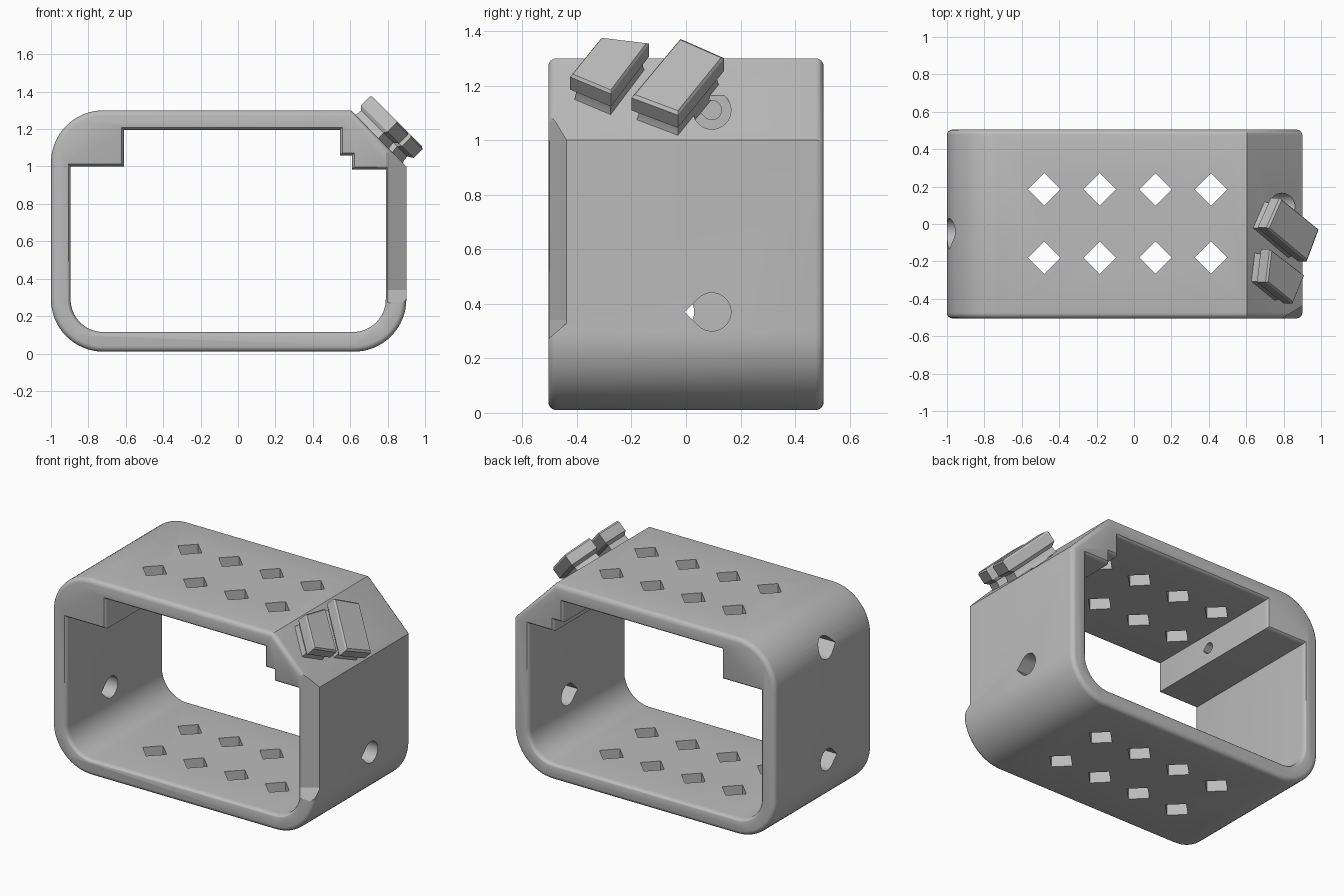
import bpy, bmesh, math
from mathutils import Vector

if "Cube" in bpy.data.objects:
    bpy.data.objects.remove(bpy.data.objects["Cube"])

grey = bpy.data.materials.new("plain grey")
grey.diffuse_color = (0.5, 0.5, 0.5, 1)
grey.use_nodes = True
grey.node_tree.nodes["Principled BSDF"].inputs["Base Color"].default_value = grey.diffuse_color


def loft(name, rings):
    """Closed solid through rings that all have the same number of points."""
    bm = bmesh.new()
    vs = [[bm.verts.new(p) for p in r] for r in rings]
    n = len(vs[0])
    bm.faces.new(vs[0])
    bm.faces.new(vs[-1])
    for a, b in zip(vs, vs[1:]):
        for i in range(n):
            j = (i + 1) % n
            bm.faces.new((a[i], a[j], b[j], b[i]))
    bmesh.ops.recalc_face_normals(bm, faces=bm.faces)
    me = bpy.data.meshes.new(name)
    bm.to_mesh(me)
    bm.free()
    me.materials.append(grey)
    ob = bpy.data.objects.new(name, me)
    bpy.context.collection.objects.link(ob)
    return ob


def cut(target, cutter):
    bpy.context.view_layer.objects.active = target
    m = target.modifiers.new("cut", 'BOOLEAN')
    m.operation, m.solver, m.object = 'DIFFERENCE', 'EXACT', cutter
    bpy.ops.object.modifier_apply(modifier=m.name)
    bpy.data.objects.remove(cutter)


def arc(cx, cz, r, a0, a1, n=16):
    return [(cx + r * math.cos(math.radians(a0 + (a1 - a0) * i / n)),
             cz + r * math.sin(math.radians(a0 + (a1 - a0) * i / n))) for i in range(n + 1)]


def offset(poly, d):
    """Mitred outward offset of a counter-clockwise outline."""
    out, n = [], len(poly)
    for i in range(n):
        a, b, c = (Vector(poly[k % n]) for k in (i - 1, i, i + 1))
        e, f = (b - a).normalized(), (c - b).normalized()
        n1, n2 = Vector((e.y, -e.x)), Vector((f.y, -f.x))
        out.append(tuple(b + (n1 + n2) * d / (1 + n1.dot(n2))))
    return out


def at_y(poly, y):
    return [(x, y, z) for x, z in poly]


# Shell: rounded outline with one chamfered corner and rounded rims
outer = (arc(-0.72, 0.29, 0.28, 180, 270) + arc(0.62, 0.29, 0.28, 270, 360)
         + [(0.9, 1.0), (0.605, 1.3)] + arc(-0.72, 1.02, 0.28, 90, 180))
R = 0.03
rim = [(0.505 - R + R * math.sin(t), R * (1 - math.cos(t)))
       for t in [math.pi / 2 * k / 4 for k in range(5)]]
rim = [(-y, d) for y, d in reversed(rim)] + rim
shell = loft("shell", [at_y(offset(outer, -d), y) for y, d in rim])

# Opening with corner block (left) and stepped block (right)
inner = (arc(-0.72, 0.29, 0.175, 180, 270) + arc(0.615, 0.29, 0.175, 270, 360)
         + [(0.79, 0.985), (0.61, 0.985), (0.61, 1.06), (0.545, 1.06), (0.545, 1.195),
            (-0.61, 1.195), (-0.61, 1.0), (-0.895, 1.0)])
ends = [(-0.7, 0.02)] + [(y, d * 0.67) for y, d in rim] + [(0.7, 0.02)]
cut(shell, loft("opening_cutter", [at_y(offset(inner, d), y) for y, d in ends]))


# Slanted front edge on the right wall
def slant(z, y):
    return [(0.79, -0.506, z), (0.92, y, z), (0.92, -0.6, z), (0.79, -0.6, z)]


cut(shell, loft("slant_cutter", [slant(0.27, -0.507), slant(0.34, -0.425),
                                 slant(1.14, -0.425), slant(1.21, -0.507)]))

# Diamond vents through floor and roof
for x in (-0.48, -0.183, 0.115, 0.412):
    for y in (-0.18, 0.185):
        h = 0.087
        diamond = [(x + h, y), (x, y + h), (x - h, y), (x, y - h)]
        cut(shell, loft("vent_cutter", [[(a, b, z) for a, b in diamond] for z in (-0.1, 1.5)]))


# Teardrop screw holes in the side walls
def teardrop(x0, x1, y, z, r, tip=True):
    pts = arc(y, z, r, -135, 135, 24)
    pts += [(y - r * 1.414, z)] if tip else arc(y, z, r, 150, 210, 4)
    cut(shell, loft("hole_cutter", [[(x, a, b) for a, b in pts] for x in (x0, x1)]))


teardrop(0.7, 1.1, 0.095, 0.37, 0.07)
teardrop(-1.1, -0.8, -0.04, 0.37, 0.07)
teardrop(0.74, 1.1, 0.095, 1.11, 0.07, tip=False)
teardrop(0.5, 0.78, 0.095, 1.11, 0.035)
teardrop(-1.1, -0.8, -0.04, 1.1, 0.07)
teardrop(-0.85, -0.5, -0.04, 1.1, 0.035)


# Two slanted lugs on the chamfer: u down the slope, v along y, n out of it
def lug(name, quad):
    s = math.sqrt(0.5)
    cu, cv = (sum(p[k] for p in quad) / 4 for k in (0, 1))

    def ring(n, k):
        pts = [(cu + (u - cu) * k, cv + (v - cv) * k) for u, v in quad]
        return [(0.753 + (u + n) * s, v, 1.148 + (n - u) * s) for u, v in pts]

    return loft(name, [ring(-0.02, 0.95), ring(0.01, 0.86), ring(0.04, 0.84),
                       ring(0.06, 1.0), ring(0.125, 1.0), ring(0.135, 0.93)])


lugs = [lug("upper_lug", [(-.195, -.31), (-.165, -.135), (.095, -.275), (.007, -.425)]),
        lug("lower_lug", [(-.19, -.02), (-.09, .14), (.205, -.03), (.115, -.2)])]

for ob in [shell] + lugs:
    bpy.ops.object.select_all(action='DESELECT')
    ob.select_set(True)
    bpy.context.view_layer.objects.active = ob
    bpy.ops.object.shade_smooth_by_angle(angle=math.radians(25))
